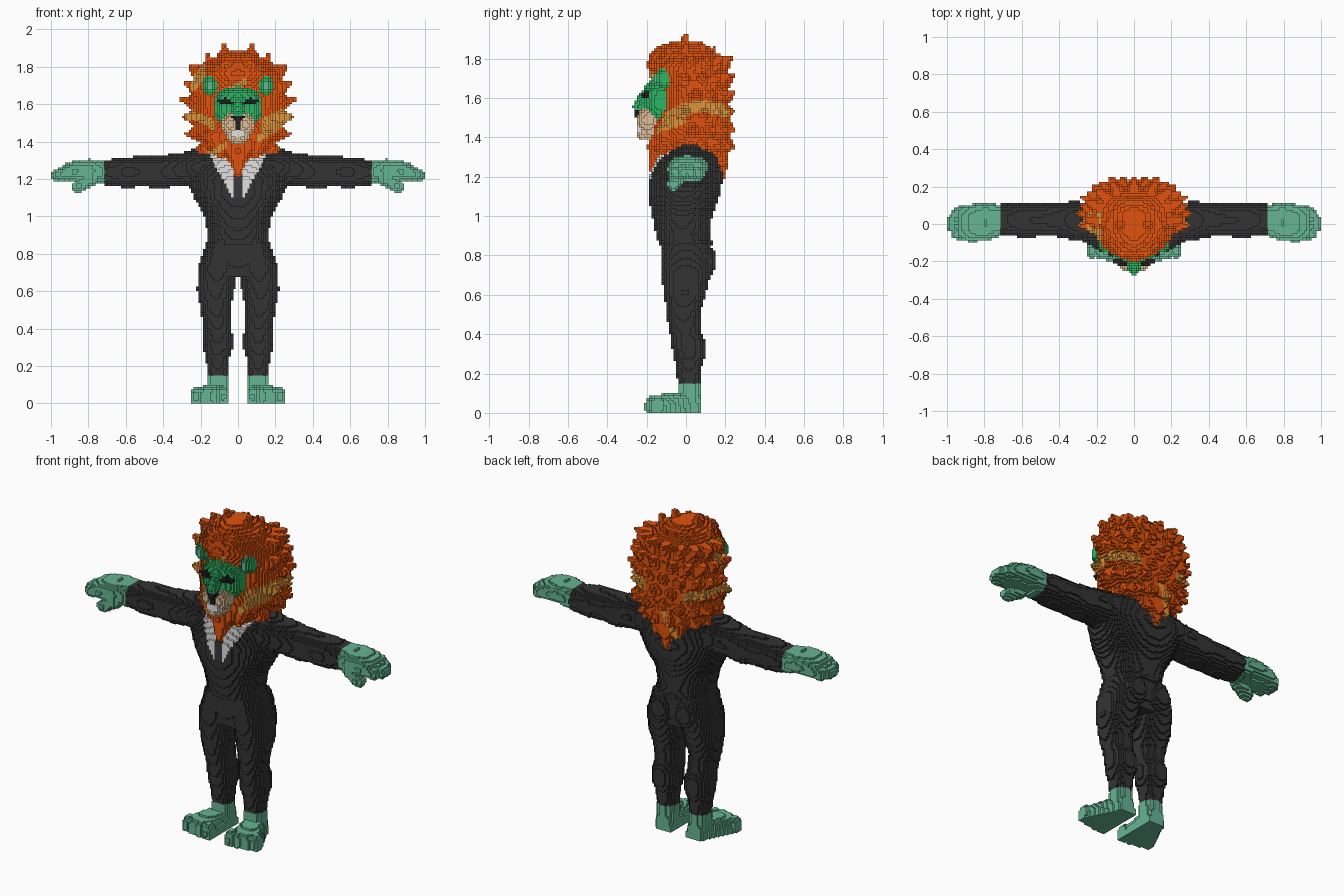
import bpy, math, random
from mathutils import Vector

random.seed(4)
cube = bpy.data.objects.get("Cube")
if cube:
    bpy.data.objects.remove(cube)

V = 0.0125          # edge length of one block
grid = {}           # block index -> (part name, colour name)
SIDED = {"arm", "leg", "hand", "foot", "ear", "eye"}
COLOURS = {
    "charcoal suit": "343434", "sea green skin": "66B593", "bright green face": "2FB365",
    "orange mane": "E0520D", "gold streak": "DE953C", "tan muzzle": "DFBC96",
    "white shirt": "E2E2E2", "black nose": "222224", "dark tie": "3A3A3E",
}


def linear(h):
    c = [int(h[i:i + 2], 16) / 255 for i in (0, 2, 4)]
    return [((v + 0.055) / 1.055) ** 2.4 if v > 0.04 else v / 12.92 for v in c] + [1]


def make_material(name, h):
    m = bpy.data.materials.new(name)
    m.use_nodes = True
    m.diffuse_color = linear(h)
    m.node_tree.nodes["Principled BSDF"].inputs["Base Color"].default_value = linear(h)
    return m


MATS = {n: make_material(n, h) for n, h in COLOURS.items()}


def fill(part, colour, lo, hi, inside):
    """Fill every block whose centre is inside, and its mirror image."""
    span = [range(math.floor(a / V) - 1, math.ceil(b / V) + 1) for a, b in zip(lo, hi)]
    for k in span[2]:
        if k < 0:
            continue
        for j in span[1]:
            for i in span[0]:
                p = ((i + .5) * V, (j + .5) * V, (k + .5) * V)
                if not inside(p):
                    continue
                for s, n in ((1, i), (-1, -1 - i)):
                    x = s * p[0]
                    name = ("left_" if x > 0 else "right_") + part if part in SIDED else part
                    c = colour(x, p[1], p[2]) if callable(colour) else colour
                    grid[n, j, k] = (name, c)


def blob(part, colour, c, r, power=2):
    fill(part, colour, [a - b for a, b in zip(c, r)], [a + b for a, b in zip(c, r)],
         lambda p: sum(abs((q - a) / b) ** power for q, a, b in zip(p, c, r)) <= 1)


def section(st, t):
    for a, b in zip(st, st[1:]):
        if a[0] <= t <= b[0]:
            f = (t - a[0]) / (b[0] - a[0])
            return [u + (v - u) * f for u, v in zip(a[1:], b[1:])]
    return None


def loft(part, colour, axis, st, power=2, far_power=None):
    """Stations are (position, centre, radius, centre, radius) in axis order."""
    u, w = [a for a in range(3) if a != axis]
    lo, hi = [0] * 3, [0] * 3
    lo[axis], hi[axis] = st[0][0], st[-1][0]
    for a, n in ((u, 1), (w, 3)):
        lo[a] = min(s[n] - s[n + 1] for s in st)
        hi[a] = max(s[n] + s[n + 1] for s in st)

    def inside(p):
        s = section(st, p[axis])
        if not s:
            return False
        e = far_power if far_power and p[w] > s[2] else power
        return abs((p[u] - s[0]) / s[1]) ** e + abs((p[w] - s[2]) / s[3]) ** e <= 1
    fill(part, colour, lo, hi, inside)


def spike(part, colour, a, b, r0, r1):
    a, b = Vector(a), Vector(b)
    d = b - a

    def inside(p):
        q = Vector(p) - a
        t = min(1, max(0, q.dot(d) / d.length_squared))
        return (q - d * t).length <= r0 + (r1 - r0) * t
    fill(part, colour, [min(m, n) - r0 for m, n in zip(a, b)],
         [max(m, n) + r0 for m, n in zip(a, b)], inside)


# Colour rules
def jacket_colour(x, y, z):
    if y < -.05 and z > 1.1 and abs(x) < .032 + (z - 1.1) * .52:
        return "dark tie" if abs(x) < .022 else "white shirt"
    return "charcoal suit"


def mane_colour(x, y, z):
    thick = .032 if x > 0 else .022
    band = abs(x) > .12 and abs(z - 1.555 + 1.7 * (y - .08) ** 2) < thick
    temple = abs(x + .21) < .04 and abs(z - 1.75 - (x + .2)) < .04 and y < .06
    beard = abs(z - 1.42 - x * .6) < .018 and -.2 < x < -.06 and y < 0
    cheek = abs(z - 1.35 - x * .6) < .018 and .1 < x < .26 and y < 0
    lock = abs(z - 1.7 - x * .5) < .016 and abs(x) < .05 and y < 0
    nape = abs(x + .04 - (z - 1.33) * .4) < .018 and 1.25 < z < 1.42 and y > .1
    return "gold streak" if band or temple or beard or cheek or lock or nape else "orange mane"


SUIT, SKIN, GREEN = "charcoal suit", "sea green skin", "bright green face"

# Trousers
loft("leg", SUIT, 2, [(.15, .107, .053, .015, .055), (.24, .11, .062, .015, .067),
                      (.29, .108, .078, .018, .082), (.36, .108, .078, .014, .088),
                      (.41, .11, .074, -.005, .078), (.5, .12, .08, -.015, .085),
                      (.6, .12, .1, -.005, .105), (.72, .112, .103, 0, .13),
                      (.86, .085, .085, 0, .13)], 2.3)
loft("trouser_seat", SUIT, 2, [(.68, 0, .17, 0, .11), (.78, 0, .19, 0, .13), (.86, 0, .16, 0, .13)])
blob("trouser_seat", SUIT, (.085, .075, .77), (.085, .08, .1))

# Jacket, shirt front and sleeves
loft("arm", SUIT, 0, [(.2, .01, .1, 1.25, .1), (.3, .015, .105, 1.255, .088),
                      (.42, .025, .092, 1.235, .088), (.5, .02, .088, 1.24, .08),
                      (.6, .02, .092, 1.235, .083), (.71, .025, .082, 1.235, .067)], 2.3)
blob("arm", SUIT, (.22, .01, 1.26), (.11, .12, .1))
loft("jacket", jacket_colour, 2, [(.85, 0, .172, 0, .14), (.9, 0, .162, -.015, .135),
                                  (1, 0, .18, -.02, .153), (1.1, 0, .235, -.01, .18),
                                  (1.2, 0, .275, 0, .187), (1.3, 0, .26, .01, .16),
                                  (1.365, 0, .22, .04, .065)], 2.2)

# Hands with fingers and thumb
loft("hand", SKIN, 0, [(.71, .02, .085, 1.235, .065), (.8, .01, .1, 1.25, .057),
                       (.88, .005, .1, 1.243, .054), (.94, .005, .085, 1.235, .042)], 2.6)
for n in range(4):
    y = -.06 + n * .043
    spike("hand", SKIN, (.87, y, 1.24), (.968 - .022 * (n in (0, 3)), y * .85, 1.222), .037, .032)
spike("hand", SKIN, (.79, -.045, 1.2), (.855, -.062, 1.16), .042, .034)

# Feet with toes
loft("foot", SKIN, 2, [(0, .107, .055, .015, .055), (.15, .107, .053, .015, .055)], 3)
loft("foot", SKIN, 1, [(-.18, .15, .095, 0, .08), (-.1, .142, .09, 0, .1),
                       (0, .115, .063, 0, .11), (.07, .105, .05, 0, .09)], 3)
for n in range(4):
    blob("foot", SKIN, (.078 + n * .048, -.17 + .008 * n, .035), (.027, .037, .05), 3)

# Mane body, wedge-shaped in front and broad behind
MANE = [(1.24, 0, .05, .04, .17), (1.35, 0, .18, .015, .205), (1.45, 0, .235, .02, .2),
        (1.55, 0, .25, .04, .175), (1.66, 0, .25, .035, .175), (1.76, 0, .225, 0, .2),
        (1.82, 0, .17, -.01, .175), (1.86, 0, .11, -.01, .13), (1.89, 0, .05, 0, .07)]
loft("mane", mane_colour, 2, MANE, 1.8, 2.6)
spike("mane", mane_colour, (0, -.13, 1.34), (0, -.17, 1.235), .07, .02)
spike("mane", mane_colour, (0, .13, 1.36), (0, .175, 1.2), .09, .025)
spike("mane", mane_colour, (.08, .12, 1.4), (.07, .18, 1.27), .07, .02)

# Mane tufts around the sides and back
for n in range(6):
    z = 1.37 + n * .078
    cx, rx, cy, ry = section(MANE, z)
    for m in range(5):
        ang = math.radians(m * 22 - 8 + (n % 2) * 11)
        c, s = math.cos(ang), math.sin(ang)
        out = Vector((rx * c ** .8 if c > 0 else 0, cy + ry * math.copysign(abs(s) ** .8, s), z))
        reach = random.uniform(.04, .062)
        tip = out + Vector((c * .9 * reach, s * reach * .7, (z - 1.5) * .2))
        spike("mane", mane_colour, out * .85 + Vector((0, cy, z)) * .15, tip, .06, .008)

# Mane crown
for x, y, z in ((0, .01, 1.88), (.075, 0, 1.92), (.165, 0, 1.87), (.1, .09, 1.87), (.03, .14, 1.85),
                (.12, .17, 1.82), (.06, -.11, 1.87), (.21, .04, 1.81), (.13, -.09, 1.84)):
    spike("mane", mane_colour, (x * .85, y * .6 - .02, z - .11), (x, y, z), .055, .01)
spike("mane", mane_colour, (.06, -.14, 1.8), (.03, -.17, 1.71), .045, .015)
spike("mane", mane_colour, (.13, -.1, 1.42), (.1, -.13, 1.33), .05, .015)

# Face
blob("face", GREEN, (0, -.115, 1.585), (.13, .1, .115), 2.3)
spike("face", GREEN, (0, -.165, 1.66), (0, -.238, 1.56), .035, .032)
blob("ear", GREEN, (.15, -.115, 1.7), (.043, .042, .052))
blob("ear", SKIN, (.15, -.155, 1.7), (.018, .014, .024))
blob("eye", "black nose", (.072, -.2, 1.617), (.036, .022, .015))
blob("eye", "black nose", (.045, -.2, 1.607), (.018, .026, .013))

# Muzzle, mouth and nose
blob("muzzle", "tan muzzle", (.042, -.19, 1.49), (.046, .058, .062))
blob("muzzle", "tan muzzle", (0, -.185, 1.425), (.06, .06, .04))
blob("teeth", "white shirt", (0, -.235, 1.445), (.038, .02, .02), 6)
blob("muzzle", "tan muzzle", (0, -.21, 1.405), (.042, .038, .02))
spike("nose", "black nose", (0, -.245, 1.525), (0, -.242, 1.475), .018, .01)
blob("nose", "black nose", (0, -.242, 1.527), (.034, .02, .017))

# Turn the blocks into one mesh per part, keeping exposed sides only
parts = {}
for cell, (name, colour) in grid.items():
    parts.setdefault(name, []).append((cell, colour))

for name, cells in parts.items():
    verts, faces, slots, used = {}, [], [], []
    for cell, colour in cells:
        if colour not in used:
            used.append(colour)
        for axis in range(3):
            u, w = (axis + 1) % 3, (axis + 2) % 3
            for side in (0, 1):
                near = list(cell)
                near[axis] += 2 * side - 1
                if tuple(near) in grid:
                    continue
                loop = []
                for du, dw in ((0, 0), (1, 0), (1, 1), (0, 1)):
                    q = list(cell)
                    q[axis] += side
                    q[u] += du
                    q[w] += dw
                    loop.append(verts.setdefault(tuple(q), len(verts)))
                faces.append(loop if side else loop[::-1])
                slots.append(used.index(colour))
    mesh = bpy.data.meshes.new(name)
    mesh.from_pydata([[c * V for c in q] for q in verts], [], faces)
    for colour in used:
        mesh.materials.append(MATS[colour])
    mesh.polygons.foreach_set("material_index", slots)
    mesh.update()
    bpy.context.collection.objects.link(bpy.data.objects.new(name, mesh))
